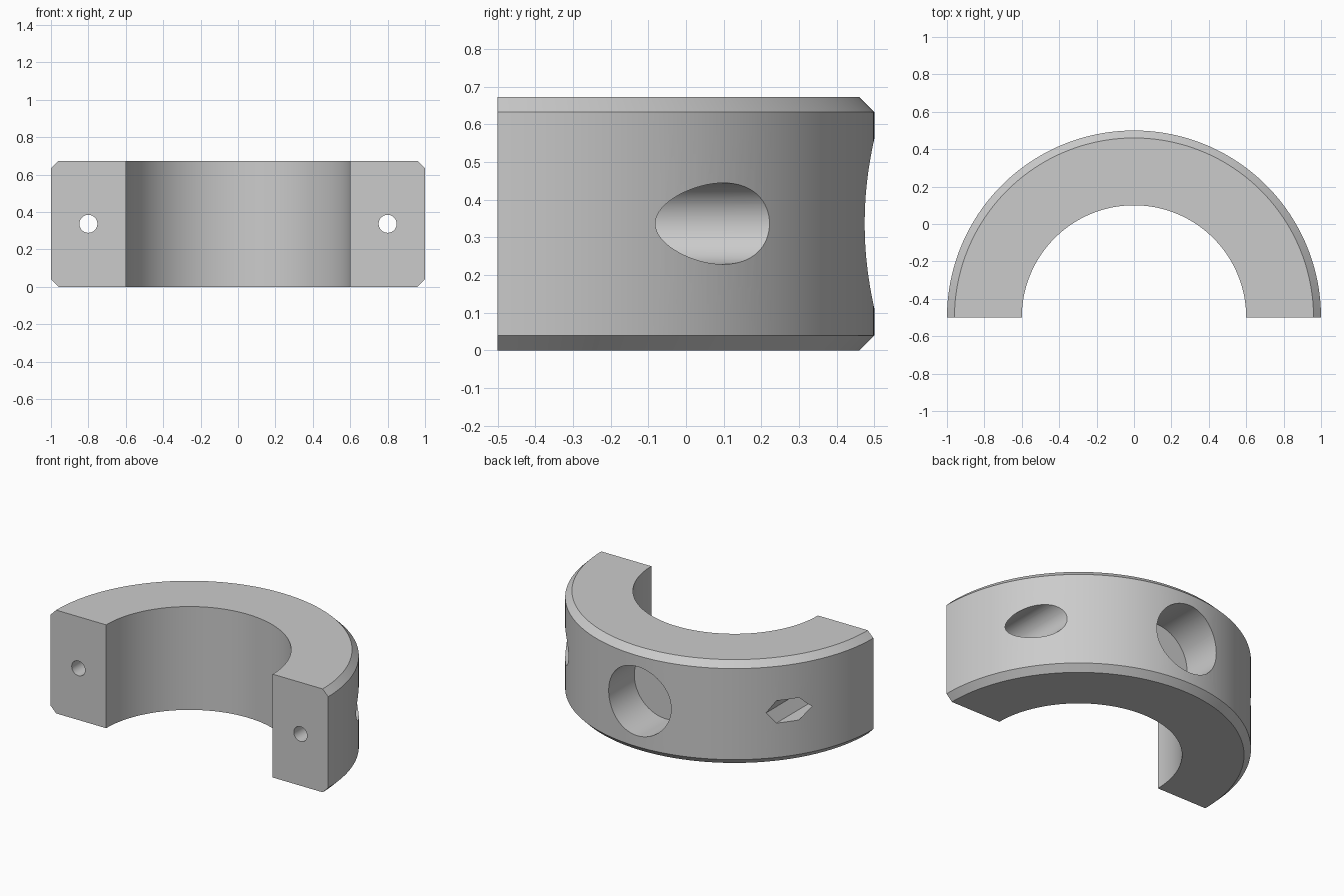
import bpy, bmesh, math
from mathutils import Matrix, Vector

cube = bpy.data.objects.get("Cube")
if cube:
    bpy.data.objects.remove(cube, do_unlink=True)

HEIGHT, OUTER, INNER, CHAMFER = 0.673, 1.0, 0.6, 0.04
MID = HEIGHT / 2
FRONT = -0.5          # plane of the two mating faces
BOLT_X = 0.8

grey = bpy.data.materials.new("plain grey")
grey.use_nodes = True
colour = (0.6, 0.6, 0.6, 1)
grey.diffuse_color = colour
grey.node_tree.nodes["Principled BSDF"].inputs["Base Color"].default_value = colour


def make_object(name, bm):
    bmesh.ops.recalc_face_normals(bm, faces=bm.faces)
    mesh = bpy.data.meshes.new(name)
    bm.to_mesh(mesh)
    bm.free()
    mesh.materials.append(grey)
    obj = bpy.data.objects.new(name, mesh)
    bpy.context.collection.objects.link(obj)
    return obj


def half_ring():
    """Sweep the chamfered cross-section through half a turn."""
    bm = bmesh.new()
    profile = [(INNER, 0), (OUTER - CHAMFER, 0), (OUTER, CHAMFER),
               (OUTER, HEIGHT - CHAMFER), (OUTER - CHAMFER, HEIGHT), (INNER, HEIGHT)]
    section = bm.faces.new([bm.verts.new((r, FRONT, z)) for r, z in profile])
    start = section.copy()
    ends = bmesh.ops.spin(bm, geom=[section], cent=(0, FRONT, 0), axis=(0, 0, 1),
                          angle=math.pi, steps=96)
    bmesh.ops.remove_doubles(bm, verts=bm.verts, dist=1e-5)
    return make_object("half_clamp_ring", bm)


def drill(target, name, x, radius, y0, y1, sides=64):
    """Cut a straight hole parallel to y."""
    bm = bmesh.new()
    place = Matrix.Translation((x, (y0 + y1) / 2, MID)) @ Matrix.Rotation(math.pi / 2, 4, 'X')
    # a hexagon needs its corners on the x axis
    turn = Matrix.Rotation(0, 4, 'Z')
    bmesh.ops.create_cone(bm, cap_ends=True, segments=sides, radius1=radius,
                          radius2=radius, depth=y1 - y0)
    first = next(v.co for v in bm.verts)
    turn = Matrix.Rotation(-math.atan2(first.y, first.x), 4, 'Z')
    bmesh.ops.transform(bm, matrix=place @ turn, verts=bm.verts)
    cutter = make_object(name, bm)
    cutter.hide_render = True
    mod = target.modifiers.new(name, 'BOOLEAN')
    mod.operation = 'DIFFERENCE'
    mod.solver = 'EXACT'
    mod.object = cutter
    bpy.context.view_layer.objects.active = target
    bpy.ops.object.modifier_apply(modifier=name)
    bpy.data.objects.remove(cutter, do_unlink=True)


ring = half_ring()

# through holes for the two clamp bolts
for side in (-1, 1):
    drill(ring, "bolt_hole", side * BOLT_X, 0.048, FRONT - 0.2, 0.6)

# round bolt-head recess on one side, hexagonal nut recess on the other
drill(ring, "bolt_head_recess", BOLT_X, 0.108, -0.25, 0.6)
drill(ring, "nut_recess", -BOLT_X, 0.084, -0.25, 0.6, sides=6)

# wide blind socket in the middle of the back
drill(ring, "back_socket", 0, 0.225, 0.21, 0.8, sides=96)

bpy.ops.object.select_all(action='DESELECT')
ring.select_set(True)
bpy.context.view_layer.objects.active = ring
bpy.ops.object.shade_smooth_by_angle(angle=math.radians(25))
